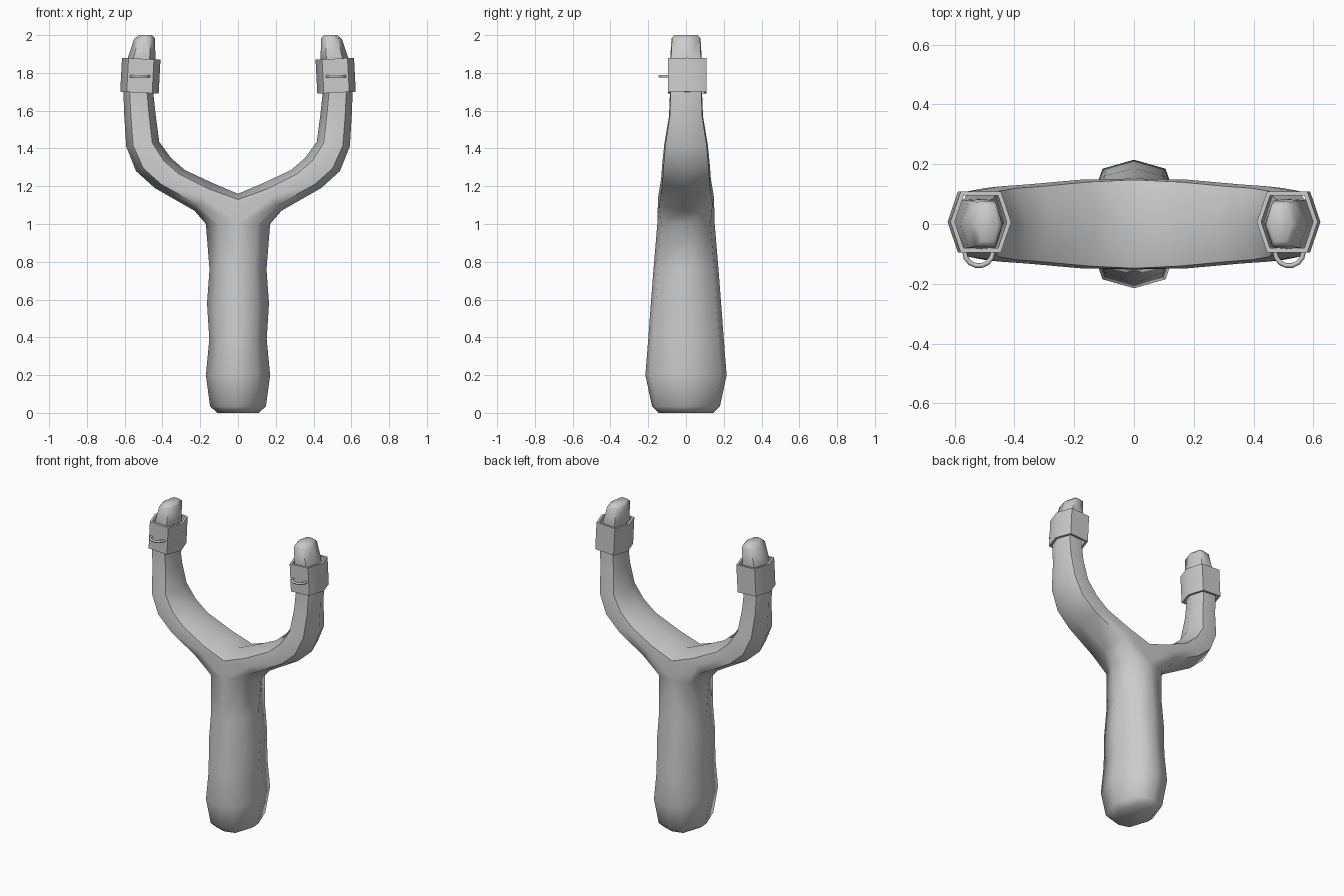
import bpy, bmesh, math
from mathutils import Vector, Matrix

if "Cube" in bpy.data.objects:
    bpy.data.objects.remove(bpy.data.objects["Cube"])


def finish(name, bm, angle):
    bmesh.ops.recalc_face_normals(bm, faces=bm.faces)
    me = bpy.data.meshes.new(name)
    bm.to_mesh(me)
    bm.free()
    ob = bpy.data.objects.new(name, me)
    bpy.context.collection.objects.link(ob)
    mod = ob.modifiers.new("mirror", 'MIRROR')
    mod.use_clip = True
    bpy.ops.object.select_all(action='DESELECT')
    ob.select_set(True)
    bpy.context.view_layer.objects.active = ob
    bpy.ops.object.shade_smooth_by_angle(angle=math.radians(angle))
    return ob


def bridge(bm, a, b, closed=True):
    n = len(a)
    for i in range(n if closed else n - 1):
        j = (i + 1) % n
        bm.faces.new((a[i], a[j], b[j], b[i]))


# Wooden frame, right half: handle rows are (z, half width, half depth)
HANDLE = [(0, .11, .145), (.035, .148, .18), (.2, .17, .215), (.39, .152, .2),
          (.58, .164, .186), (.76, .151, .172), (1.0, .17, .152)]
# Arm rows are outer x, z, inner x, z, half depth
ARM = [(.23, 1.07, .13, 1.215, .148), (.44, 1.19, .28, 1.285, .132),
       (.54, 1.28, .355, 1.35, .126), (.592, 1.41, .417, 1.435, .115),
       (.602, 1.57, .435, 1.57, .09), (.607, 1.70, .448, 1.69, .085),
       (.583, 1.88, .437, 1.88, .083), (.55, 1.98, .44, 1.985, .077),
       (.525, 2.0, .455, 2.0, .06)]
SECTION = [(1, 0), (.58, .95), (0, 1), (-.58, .95),
           (-1, 0), (-.58, -.95), (0, -1), (.58, -.95)]

bm = bmesh.new()
prev = None
for z, x, y in HANDLE:
    row = [bm.verts.new(p) for p in ((0, -y, z), (.62 * x, -.86 * y, z), (x, 0, z),
                                     (.62 * x, .86 * y, z), (0, y, z))]
    if prev:
        bridge(bm, prev, row, closed=False)
    else:
        bm.faces.new(row)
    prev = row

# Crotch of the fork joins the half handle to the arm
crotch = [bm.verts.new((0, y, z)) for y, z in ((.148, 1.13), (0, 1.16), (-.148, 1.13))]
prev = prev[2:] + crotch + prev[:2]
for ox, oz, ix, iz, d in ARM:
    outer, inner = Vector((ox, 0, oz)), Vector((ix, 0, iz))
    mid, half = (outer + inner) / 2, (outer - inner) / 2
    row = [bm.verts.new(mid + half * u + Vector((0, d * v, 0))) for u, v in SECTION]
    bridge(bm, prev, row)
    prev = row
bm.faces.new(prev)
finish("slingshot_frame", bm, 60)

# Hexagonal cuffs around the arm tips
bm = bmesh.new()
HEX = [(1, 0), (.66, 1), (-.66, 1), (-1, 0), (-.66, -1), (.66, -1)]
tilt = Matrix.Rotation(math.radians(-3), 3, 'Y')
center = Vector((.517, .007, 1.785))
rings = []
for hx, hy, h in ((.102, .102, -.09), (.102, .102, .09), (.087, .088, .09), (.087, .088, -.09)):
    rings.append([bm.verts.new(center + tilt @ Vector((u * hx, v * hy, h))) for u, v in HEX])
for i in range(4):
    bridge(bm, rings[i], rings[(i + 1) % 4])
finish("band_cuff", bm, 40)

# Small wire loops on the front of the cuffs
bm = bmesh.new()
prev = None
r = .008
for i in range(8):
    a = math.pi * (1 + i / 7)
    radial = Vector((math.cos(a), math.sin(a), 0))
    c = Vector((.519, -.092, 1.782)) + radial * .048
    row = [bm.verts.new(c + radial * r * math.cos(t) + Vector((0, 0, r * math.sin(t))))
           for t in (k * math.tau / 6 for k in range(6))]
    if prev:
        bridge(bm, prev, row)
    else:
        bm.faces.new(row)
    prev = row
bm.faces.new(prev)
finish("band_loop", bm, 65)
